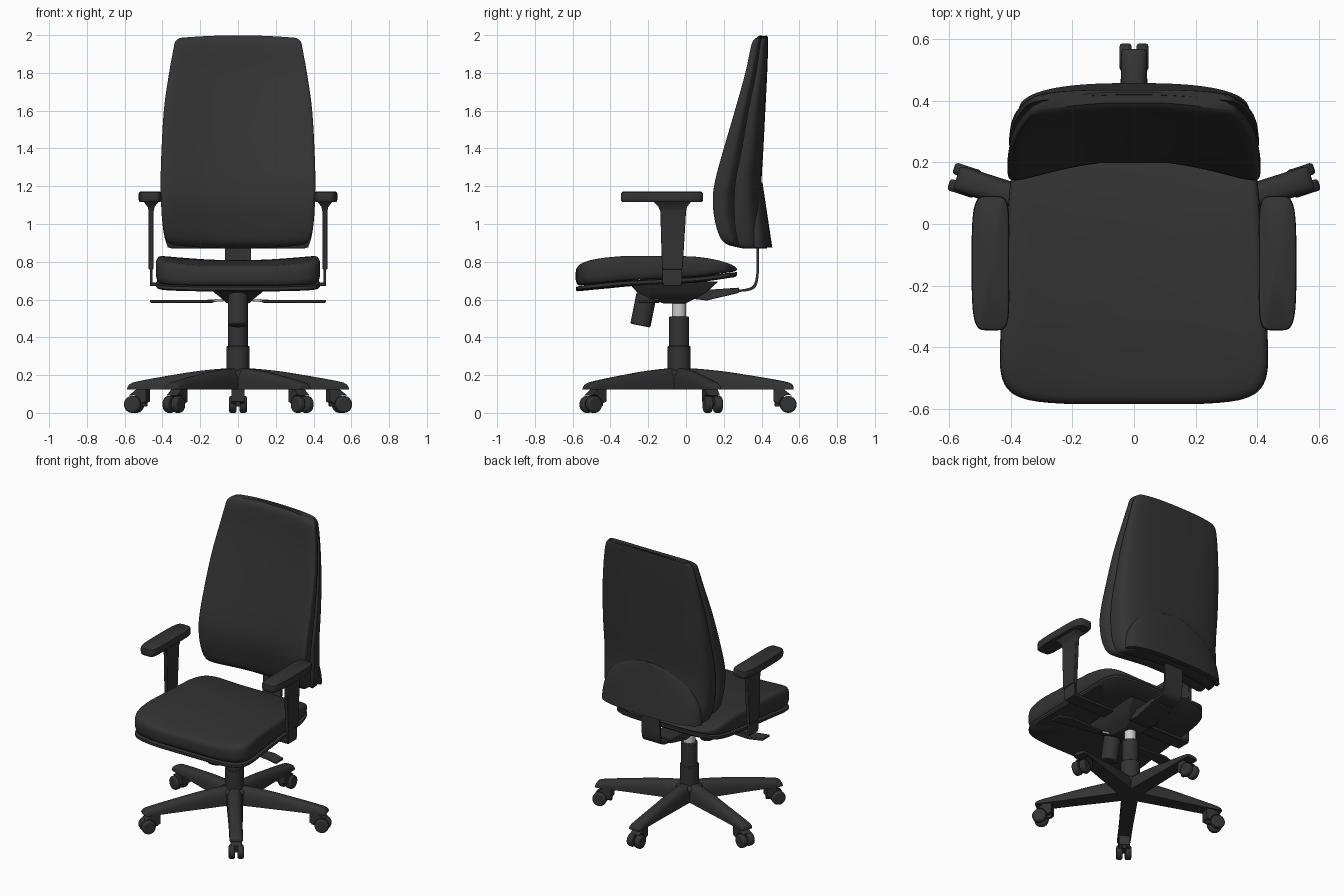
import bpy, bmesh, math
from mathutils import Vector, Matrix

if "Cube" in bpy.data.objects:
    bpy.data.objects.remove(bpy.data.objects["Cube"])


def material(name, v):
    m = bpy.data.materials.new(name)
    m.diffuse_color = (v, v, v, 1)
    m.use_nodes = True
    m.node_tree.nodes["Principled BSDF"].inputs["Base Color"].default_value = m.diffuse_color
    return m


DARK = material("charcoal", 0.033)
STEEL = material("steel", 0.6)


def loft(name, rings, mat=DARK, bevel=0, angle=40):
    """Skin closed rings of equal length and cap both ends."""
    bm = bmesh.new()
    vs = [[bm.verts.new(p) for p in r] for r in rings]
    n = len(rings[0])
    for a, b in zip(vs, vs[1:]):
        for i in range(n):
            j = (i + 1) % n
            bm.faces.new((a[i], a[j], b[j], b[i]))
    bm.faces.new(vs[0])
    bm.faces.new(vs[-1])
    bmesh.ops.recalc_face_normals(bm, faces=bm.faces)
    me = bpy.data.meshes.new(name)
    bm.to_mesh(me)
    bm.free()
    me.materials.append(mat)
    ob = bpy.data.objects.new(name, me)
    bpy.context.collection.objects.link(ob)
    if bevel:
        b = ob.modifiers.new("bevel", 'BEVEL')
        b.width, b.segments, b.limit_method = bevel, 2, 'ANGLE'
    bpy.context.view_layer.objects.active = ob
    ob.select_set(True)
    bpy.ops.object.shade_smooth_by_angle(angle=math.radians(angle))
    ob.select_set(False)
    return ob


def rect(x0, x1, y0, y1, z):
    return [(x0, y0, z), (x1, y0, z), (x1, y1, z), (x0, y1, z)]


def box(name, x0, x1, y0, y1, z0, z1, bevel=0.004):
    return loft(name, [rect(x0, x1, y0, y1, z0), rect(x0, x1, y0, y1, z1)], bevel=bevel)


def prism(name, profile, hw, bevel=0.004):
    return loft(name, [[(s * hw, y, z) for y, z in profile] for s in (-1, 1)], bevel=bevel)


def rod(name, p, q, r, mat=DARK, bevel=0, n=24):
    p, q = Vector(p), Vector(q)
    rot = (q - p).to_track_quat('Z', 'Y')
    circle = [rot @ Vector((r * math.cos(k * math.tau / n), r * math.sin(k * math.tau / n), 0))
              for k in range(n)]
    return loft(name, [[p + c for c in circle], [q + c for c in circle]], mat, bevel)


def spline(table, steps):
    """Catmull-Rom through the rows of a table."""
    out = []
    for i in range(len(table) - 1):
        rows = [table[max(i - 1, 0)], table[i], table[i + 1], table[min(i + 2, len(table) - 1)]]
        for k in range(steps):
            t = k / steps
            out.append([0.5 * (2 * b + (c - a) * t + (2 * a - 5 * b + 4 * c - d) * t * t
                               + (3 * b - a - 3 * c + d) * t ** 3) for a, b, c, d in zip(*rows)])
    return out + [list(table[-1])]


def sup(t, n):
    """Point of a unit superellipse."""
    c, s = math.cos(t), math.sin(t)
    return (math.copysign(abs(c) ** (2 / n), c), math.copysign(abs(s) ** (2 / n), s))


N = 64
TS = [(k + 0.5) * math.tau / N for k in range(N)]

# Backrest cushion: z, half width, front y, seam y, sideways dip, arch
cushion = [(.885, .31, .245, .27, .06, -.015), (.893, .355, .20, .275, .07, -.013),
           (.925, .385, .16, .265, .08, -.01), (1.0, .40, .13, .25, .09, 0),
           (1.1, .407, .115, .24, .09, 0), (1.2, .41, .12, .25, .09, 0),
           (1.35, .407, .16, .28, .08, 0), (1.6, .393, .24, .325, .06, 0),
           (1.8, .365, .30, .365, .045, 0), (1.92, .343, .328, .385, .035, .005),
           (1.965, .333, .343, .392, .03, .01), (1.985, .31, .365, .40, .03, .014)]
rings = []
for z, w, yf, ys, dip, arch in spline(cushion, 4):
    rings.append([(w * u, (yf + ys) / 2 + (ys - yf) / 2 * v + dip * (1 - u * u), z + arch * (1 - u * u))
                  for u, v in (sup(t, 4.5) for t in TS)])
loft("backrest_cushion", rings)

# Backrest shell: z, half width, seam y, back y, dip
shell = [(.87, .35, .30, .43, .05), (.89, .377, .28, .425, .06), (1.0, .40, .258, .412, .07),
         (1.2, .405, .258, .40, .07), (1.4, .40, .295, .41, .06), (1.6, .387, .33, .42, .05),
         (1.8, .36, .37, .43, .03), (1.95, .332, .392, .435, .02), (1.985, .305, .40, .435, .02)]
rings = []
for z, w, ys, yb, dip in spline(shell, 4):
    top = .012 * max(0, (z - 1.9) / .085)
    rings.append([(w * u, ys + ((yb - ys) * v if v > 0 else dip * (1 - u * u)), z + top * (1 - u * u))
                  for u, v in (sup(t, 3.2) for t in TS)])
loft("backrest_shell", rings)

# Raised lower back cover with a rounded top edge
rings = []
for k in range(13):
    f = k / 12
    z = .875 + .345 * math.sin(f * math.pi / 2)
    w = .375 * max(.03, math.cos(f * math.pi / 2)) ** .7
    deep = .457 - .052 * (z - .875) / .345
    rings.append([(w * u, .36 + (deep - .36) * v if v > 0 else .36, z)
                  for u, v in (sup(t, 2.6) for t in TS)])
loft("lower_back_cover", rings)


# Seat outline and slabs
def seat_ring(scale, z_of, grow=0):
    ring = []
    for t in TS:
        u, v = sup(t, 8)
        y = -.155 + (.415 + grow) * v * scale
        if v < 0:
            y -= .018 * (1 - u * u) * scale
        else:
            y += .012 * (1 - u * u) * scale
        x = (.421 - .025 * v + grow) * u * scale
        ring.append((x, y, z_of(x, y)))
    return ring


def top_z(x, y):
    return .838 - .26 * max(0, -y - .2) ** 2 - .45 * max(0, y + .05) ** 2 - .03 * (1 - (x / .43) ** 2)


def pan_z(x, y):
    return .69 - .10 * max(0, -y - .15) + .25 * max(0, y) ** 1.5 - .005 * (1 - (x / .43) ** 2)


def layer(f):
    return lambda x, y: pan_z(x, y) + .03 + f * (top_z(x, y) - pan_z(x, y) - .03)


loft("seat_cushion", [seat_ring(s, layer(f)) for s, f in
     ((.02, 0), (.5, 0), (.96, 0), (.985, .08), (1, .3), (1, .7), (.993, .86), (.975, .96),
      (.94, 1), (.8, 1), (.6, 1), (.4, 1), (.2, 1), (.02, 1))], angle=60)
loft("seat_pan", [seat_ring(s, lambda x, y, d=d: pan_z(x, y) + d, .004) for s, d in
     ((.02, 0), (.5, 0), (.97, 0), (.99, .008), (.99, .024), (.9, .028), (.4, .028), (.02, .028))])

# Tilt mechanism, tension knob and backrest bracket
loft("tilt_mechanism", [rect(-a, a, b, c, z) for a, b, c, z in
     ((.06, -.12, -.0, .58), (.085, -.19, .05, .605), (.13, -.26, .11, .64), (.16, -.31, .17, .695))],
     bevel=.006)
rod("tension_knob", (0, -.242, .462), (0, -.208, .63), .054, bevel=.008)
prism("backrest_bracket", [(.0, .615), (.05, .602), (.11, .595), (.28, .635), (.28, .663),
                           (.12, .652), (.05, .64)], .08)
path = spline([(.26, .645), (.33, .653), (.365, .675), (.378, .73), (.38, .80), (.38, .95)], 4)
prism("backrest_strut", [(y - .006, z + .006) for y, z in path]
      + [(y + .006, z - .006) for y, z in reversed(path)], .07, bevel=0)

for s, side in ((-1, "left"), (1, "right")):
    # Adjustment lever with flat paddle
    rod(side + "_lever_rod", (s * .05, -.15, .60), (s * .16, -.17, .592), .007, STEEL, n=12)
    loft(side + "_lever_paddle", [[(s * x, y, z) for x, y in
         ((.13, -.19), (.38, -.23), (.465, -.25), (.465, -.17), (.38, -.14), (.13, -.15))]
         for z in (.583, .598)], bevel=.004)
    # Armrest: pad, flared upright, thin sleeve plate and rail under the seat
    pad = []
    for k, z in ((.90, 1.117), (.97, 1.122), (1, 1.135), (1, 1.155), (.96, 1.166), (.85, 1.171), (.05, 1.172)):
        ring = []
        for t in TS:
            u, v = sup(t, 5)
            y = -.127 + (.218 - .06 * (1 - k)) * v if k > .5 else -.127 + .01 * v
            ring.append((s * (.466 + .061 * u * k - .004 * v * v), y, z))
        pad.append(ring)
    loft(side + "_armrest_pad", pad)
    loft(side + "_armrest_upright", [rect(s * (.46 - h), s * (.46 + h), a, b, z) for h, a, b, z in
         ((.013, -.127, -.018, .76), (.013, -.136, 0, 1.065), (.018, -.145, .005, 1.09),
          (.045, -.18, .033, 1.125))], bevel=.003)
    box(side + "_armrest_sleeve", s * .452, s * .467, -.126, -.02, .685, .84)
    box(side + "_armrest_rail", s * .12, s * .467, -.12, -.025, .672, .69, .003)

# Gas column
CY = -.037
rod("column_base", (0, CY, .125), (0, CY, .355), .06, bevel=.004, n=32)
rod("column_sleeve", (0, CY, .35), (0, CY, .51), .052, bevel=.004, n=32)
rod("gas_piston", (0, CY, .50), (0, CY, .60), .037, STEEL, n=32)
rod("base_hub", (0, CY, .125), (0, CY, .225), .085, bevel=.015, n=40)

# Five star legs and casters, modelled along +x and turned into place
for i in range(5):
    turn = Matrix.Translation((0, CY, 0)) @ Matrix.Rotation(math.radians(90 + 72 * i), 4, 'Z')
    parts = []
    leg = [(.02, .052, .238), (.12, .05, .232), (.25, .047, .218), (.38, .044, .198),
           (.50, .043, .178), (.585, .042, .160), (.605, .036, .142)]
    parts.append(loft("base_leg", [[(r, w * u, .125 + (h - .125) * max(v, 0))
                 for u, v in (sup(math.pi * k / 14, 2.8) for k in range(15))]
                 for r, w, h in spline(leg, 3)]))
    parts.append(rod("caster_stem", (.53, 0, .05), (.53, 0, .135), .022, n=16))
    parts.append(box("caster_housing", .505, .575, -.012, .012, .035, .085))
    for e in (-1, 1):
        parts.append(rod("caster_wheel", (.578, e * .008, .045), (.578, e * .047, .045), .045,
                         bevel=.01, n=28))
    # Hood over the wheels
    hood = [(.58 + .05 * math.cos(a), .045 + .05 * math.sin(a))
            for a in (math.radians(70 + 12 * k) for k in range(10))]
    hood += [(.50, .06), (.50, .125), (.555, .125)]
    parts.append(loft("caster_hood", [[(x, y, z) for x, z in hood] for y in (-.035, .035)], bevel=.003))
    for ob in parts:
        ob.data.transform(turn)
